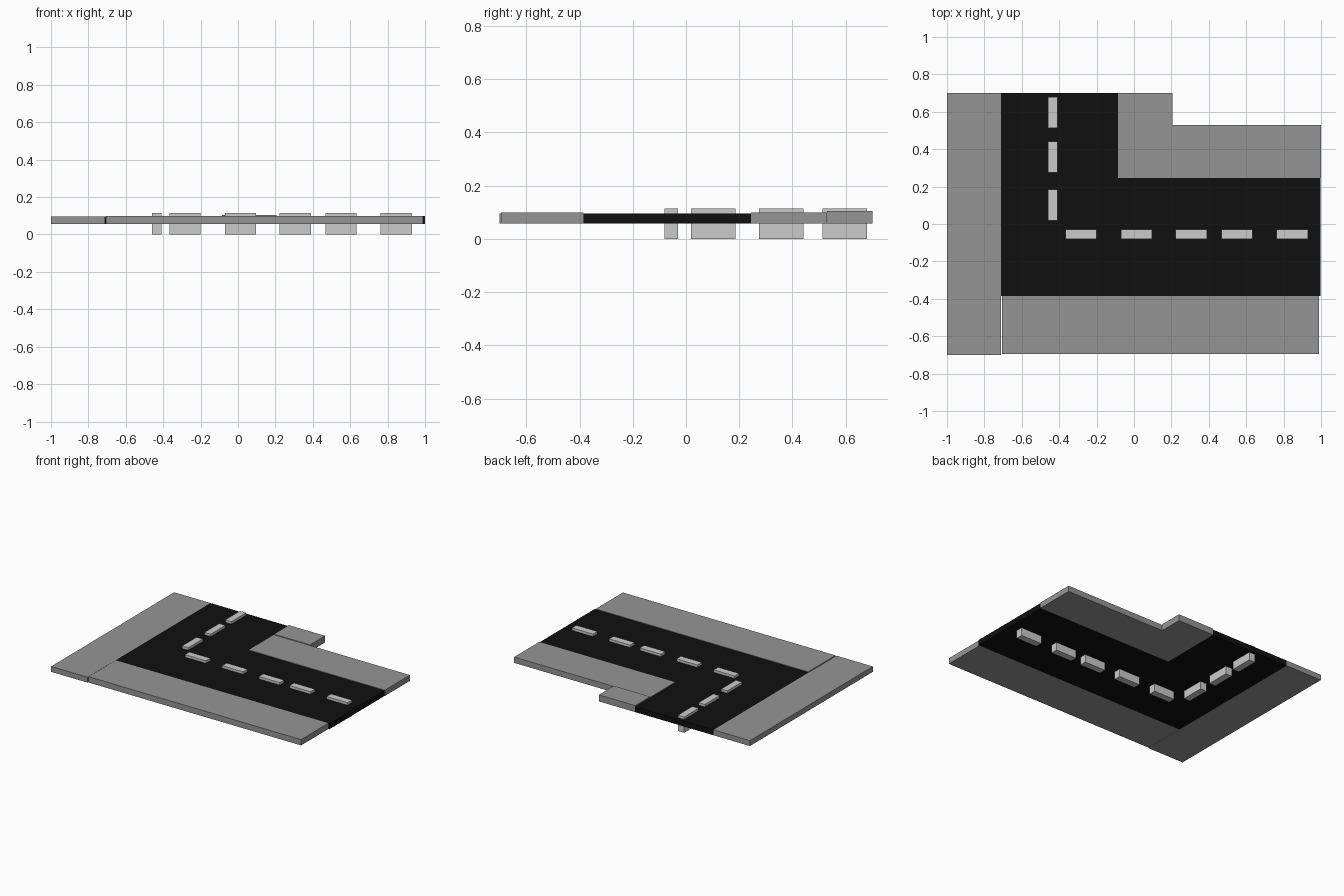
import bpy
import bmesh

if "Cube" in bpy.data.objects:
    bpy.data.objects.remove(bpy.data.objects["Cube"])


def material(name, value):
    m = bpy.data.materials.new(name)
    m.diffuse_color = (value, value, value, 1)
    m.use_nodes = True
    m.node_tree.nodes["Principled BSDF"].inputs["Base Color"].default_value = m.diffuse_color
    return m


def slab(name, outline, z0, z1, mat=None):
    """Extrude a flat outline from z0 up to z1."""
    bm = bmesh.new()
    face = bm.faces.new([bm.verts.new((x, y, z0)) for x, y in outline])
    ext = bmesh.ops.extrude_face_region(bm, geom=[face], use_keep_orig=True)
    for v in ext["geom"]:
        if isinstance(v, bmesh.types.BMVert):
            v.co.z = z1
    bmesh.ops.recalc_face_normals(bm, faces=bm.faces)
    mesh = bpy.data.meshes.new(name)
    bm.to_mesh(mesh)
    bm.free()
    obj = bpy.data.objects.new(name, mesh)
    bpy.context.collection.objects.link(obj)
    if mat:
        mesh.materials.append(mat)
    return obj


def box(name, x0, x1, y0, y1, z0, z1, mat=None):
    return slab(name, [(x0, y0), (x1, y0), (x1, y1), (x0, y1)], z0, z1, mat)


asphalt = material("asphalt", 0.005)
paving = material("paving", 0.3)
BASE = 0.057

# L-shaped road
slab("road", [(-0.71, -0.385), (0.998, -0.385), (0.998, 0.245),
              (-0.085, 0.245), (-0.085, 0.70), (-0.71, 0.70)],
     BASE, 0.096, asphalt)

# Pavements around the road
box("left_pavement", -1.0, -0.71, -0.70, 0.70, BASE, 0.096, paving)
box("front_pavement", -0.705, 0.99, -0.695, -0.385, BASE, 0.099, paving)
box("inner_pavement", -0.085, 1.0, 0.245, 0.53, BASE, 0.099, paving)
box("back_pavement", -0.085, 0.205, 0.53, 0.70, BASE, 0.104, paving)

# Lane dashes, passing right through the road
W, L, H = 0.05, 0.167, 0.114
for i, x in enumerate((-0.367, -0.07, 0.222, 0.467, 0.763)):
    box(f"cross_lane_dash_{i + 1}", x, x + L, -0.08, -0.08 + W, 0, H)
for i, y in enumerate((0.018, 0.275, 0.512)):
    box(f"side_lane_dash_{i + 1}", -0.46, -0.46 + W, y, y + L, 0, H)
